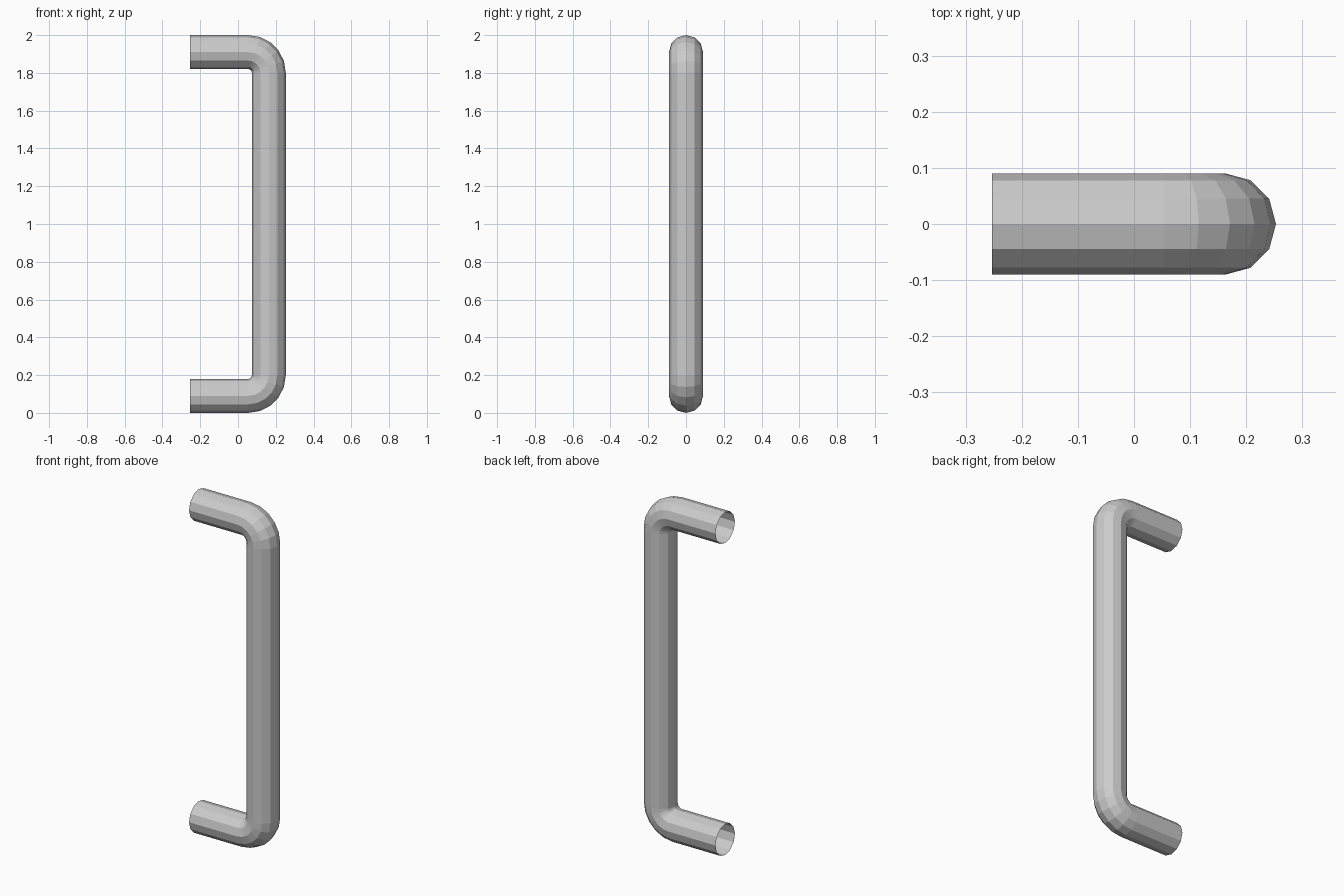
import bpy, bmesh
from math import sin, cos, pi

if "Cube" in bpy.data.objects:
    bpy.data.objects.remove(bpy.data.objects["Cube"])

SIDES, R = 12, 0.09          # tube cross-section
BEND, STEPS = 0.109, 5       # corner radius and segments
X_BACK, X_BAR = -0.253, 0.163
HEIGHT = 2.0

# Centre line of the lower half: (x, z, angle of travel)
cx, cz = X_BAR - BEND, R + BEND
half = [(X_BACK, R, 0.0)]
for i in range(STEPS + 1):
    a = i / STEPS * pi / 2
    half.append((cx + BEND * sin(a), cz - BEND * cos(a), a))

# Upper half is the mirror image
path = half + [(x, HEIGHT - z, pi - a) for x, z, a in reversed(half)]

# Sweep a 12-sided ring along the path, leaving the ends open
bm = bmesh.new()
rings = []
for x, z, a in path:
    ring = []
    for k in range(SIDES):
        t = 2 * pi * k / SIDES
        out = R * cos(t)
        ring.append(bm.verts.new((x + out * sin(a), R * sin(t), z - out * cos(a))))
    rings.append(ring)
for r0, r1 in zip(rings, rings[1:]):
    for k in range(SIDES):
        n = (k + 1) % SIDES
        bm.faces.new((r0[k], r0[n], r1[n], r1[k]))
bmesh.ops.recalc_face_normals(bm, faces=bm.faces)

# Outward normals on the open tube
bm.normal_update()
bar_face = max(bm.faces, key=lambda f: f.calc_center_median().x)
if bar_face.normal.x < 0:
    bmesh.ops.reverse_faces(bm, faces=bm.faces)

mesh = bpy.data.meshes.new("pull_handle")
bm.to_mesh(mesh)
bm.free()
handle = bpy.data.objects.new("pull_handle", mesh)
bpy.context.collection.objects.link(handle)
